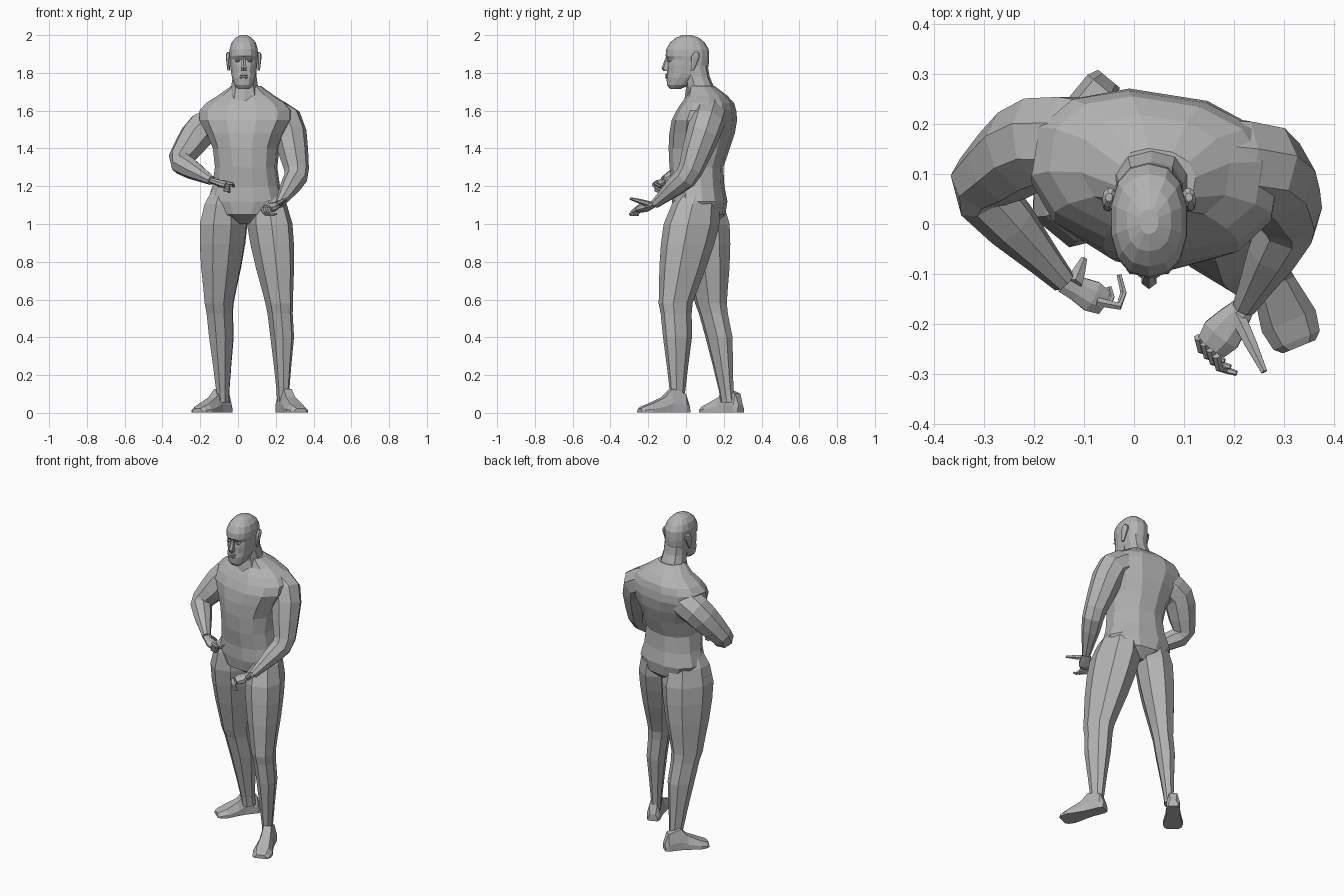
import bpy, bmesh
from math import sin, cos, pi, radians
from mathutils import Vector

cube = bpy.data.objects.get("Cube")
if cube:
    bpy.data.objects.remove(cube)

SHADE = (.45, .45, .45, 1)
UP = Vector((0, 0, 1))
grey = bpy.data.materials.new("plain grey")
grey.use_nodes = True
grey.diffuse_color = SHADE
grey.node_tree.nodes["Principled BSDF"].inputs["Base Color"].default_value = SHADE


def skin(name, loops):
    """Bridge matching loops of points into a closed, flat-shaded body."""
    bm = bmesh.new()
    rows = [[bm.verts.new(point) for point in loop] for loop in loops]
    count = len(rows[0])
    for low, high in zip(rows, rows[1:]):
        for i in range(count):
            j = (i + 1) % count
            bm.faces.new((low[i], low[j], high[j], high[i]))
    bm.faces.new(rows[0])
    bm.faces.new(rows[-1])
    bmesh.ops.recalc_face_normals(bm, faces=bm.faces)
    mesh = bpy.data.meshes.new(name)
    bm.to_mesh(mesh)
    bm.free()
    mesh.materials.append(grey)
    body = bpy.data.objects.new(name, mesh)
    bpy.context.collection.objects.link(body)


def section(centre, across, depth, sides, power=1):
    """Rounded section; a power below one makes it squarer."""
    def blunt(value):
        return abs(value) ** power * (1 if value > 0 else -1)
    angles = [2 * pi * (i + .5) / sides for i in range(sides)]
    return [centre + across * blunt(cos(a)) + depth * blunt(sin(a)) for a in angles]


def stack(name, middle, rings, sides, turn=0):
    """Level rings, each given as height, half width, front and back."""
    across = Vector((cos(radians(turn)), sin(radians(turn)), 0))
    depth = UP.cross(across)
    skin(name, [section(Vector((middle, (front + back) / 2, z)), across * half,
                        depth * (back - front) / 2, sides, .85)
                for z, half, front, back in rings])


def along(joints, station):
    """Point on a chain of joints; whole stations fall on the joints."""
    bone = max(0, min(int(station), len(joints) - 2))
    start, end = Vector(joints[bone]), Vector(joints[bone + 1])
    return start + (end - start) * (station - bone)


def limb(name, joints, girths, sides=8, flat=1):
    """Tube following the joints, with station and radius pairs."""
    centres = [along(joints, station) for station, radius in girths]
    last = len(centres) - 1
    across, loops = None, []
    for i, centre in enumerate(centres):
        heading = (centres[min(i + 1, last)] - centres[max(i - 1, 0)]).normalized()
        if across is None:
            across = heading.cross(UP)
        across = (across - heading * across.dot(heading)).normalized()
        radius = girths[i][1]
        loops.append(section(centre, across * radius,
                             across.cross(heading) * radius * flat, sides))
    skin(name, loops)


# Trunk, turned so that the left side leads
stack("torso", .043, [
    (1, .05, .02, .15), (1.05, .16, -.06, .205), (1.12, .205, -.07, .215),
    (1.2, .18, -.07, .2), (1.3, .165, -.085, .195), (1.4, .175, -.09, .23),
    (1.48, .21, -.085, .255), (1.55, .25, -.07, .265), (1.6, .25, -.045, .26),
    (1.64, .215, -.02, .25), (1.68, .15, .01, .215), (1.73, .08, .02, .15)],
    sides=12, turn=-9)
stack("neck", .035, [
    (1.65, .09, -.01, .18), (1.72, .075, 0, .15), (1.78, .066, -.01, .125),
    (1.84, .065, -.02, .115)], sides=10)

# Head, with jaw, cheeks, eye hollow and brow formed by the rings
FACE = .03
stack("head", FACE, [
    (1.715, .03, -.085, -.03), (1.735, .05, -.1, .02), (1.775, .063, -.104, .07),
    (1.8, .068, -.1, .11), (1.84, .073, -.1, .12), (1.87, .075, -.094, .122),
    (1.89, .077, -.108, .122), (1.925, .076, -.105, .12), (1.96, .066, -.085, .1),
    (1.985, .045, -.055, .07), (2, .018, -.02, .03)], sides=14)

# Face details
stack("nose", FACE, [
    (1.81, .016, -.12, -.08), (1.825, .017, -.13, -.08), (1.885, .008, -.106, -.08)], sides=6)
for label, z in (("upper_lip", 1.79), ("lower_lip", 1.777)):
    stack(label, FACE, [(z + rise, .024 - abs(rise), abs(rise) / 2 - .112, -.08)
                        for rise in (-.006, 0, .006)], sides=8)
for label, way in (("left", 1), ("right", -1)):
    stack(label + "_eye", FACE + way * .032, [
        (1.858, .008, -.095, -.07), (1.866, .014, -.101, -.07),
        (1.874, .008, -.098, -.07)], sides=8)
    stack(label + "_ear", FACE + way * .08, [
        (1.812, .006, .025, .04), (1.84, .009, .025, .055), (1.88, .013, .025, .073),
        (1.9, .013, .035, .073), (1.91, .007, .045, .062)], sides=8, turn=way * 12)


# Arms share one build: chest, shoulder, elbow and wrist joints
def arm(name, *joints):
    limb(name, joints, [(0, .085), (.5, .096), (.9, .094), (1.2, .09), (1.55, .08), (1.9, .066),
                        (2.1, .062), (2.4, .054), (2.8, .034), (3, .025)])


left_wrist, right_wrist = (.22, -.165, 1.105), (-.14, -.115, 1.23)
arm("left_arm", (.14, .13, 1.6), (.265, .11, 1.535), (.315, .015, 1.26), left_wrist)
arm("right_arm", (-.07, .165, 1.56), (-.2, .165, 1.495), (-.315, .075, 1.33), right_wrist)


# Hands: flat palm, row of curled fingers and a thumb
def hand(name, wrist, knuckles, breadth, first, step, curl, reach, thumb):
    limb(name + "_palm", (wrist, knuckles),
         [(0, .024), (.35, breadth * .8), (.7, breadth), (1, breadth * .8)], flat=.6)
    for i, label in enumerate(("index", "middle", "ring", "little")):
        base = Vector(first) + Vector(step) * i
        scale = reach if i == 0 else 1
        joints = [base] + [base + Vector(bend) * scale for bend in curl]
        limb(name + "_" + label + "_finger", joints,
             [(k, .01 - k * .0015) for k in range(4)], sides=6)
    limb(name + "_thumb", thumb, [(0, .018), (.5, .014), (1, .007)], sides=6)


hand("left", left_wrist, (.155, -.245, 1.08), .044,
     first=(.165, -.262, 1.083), step=(-.012, .012, 0), reach=1,
     curl=((.005, -.025, -.02), (.02, -.03, -.035), (.04, -.036, -.03)),
     thumb=((.205, -.18, 1.1), (.26, -.295, 1.135)))
hand("right", right_wrist, (-.06, -.157, 1.205), .034,
     first=(-.075, -.155, 1.222), step=(0, 0, -.013), reach=1.8,
     curl=((.025, -.005, -.005), (.03, .01, -.012), (.025, .03, -.012)),
     thumb=((-.12, -.12, 1.235), (-.1, -.07, 1.2)))


# Legs share one build: hip, knee, calf and ankle joints, turned with the foot
def leg(name, joints, heel, toe):
    start, end = Vector((*heel, .002)), Vector((*toe, .002))
    across = UP.cross(end - start).normalized()
    depth = UP.cross(across)
    girths = [(-.45, .06), (-.25, .095), (0, .112), (.25, .107), (.55, .094), (.85, .076),
              (1, .068), (1.3, .062), (2, .058), (2.5, .043), (2.95, .031), (3.15, .03)]
    skin(name + "_leg", [section(along(joints, station), across * half, depth * half * 1.35, 8, .9)
                         for station, half in girths])

    # Foot sections from heel to toe: position, half width and height
    profile = ((0, .028, .04), (.08, .038, .1), (.36, .038, .125), (.52, .044, .08),
               (.8, .058, .045), (.95, .05, .03), (1, .035, .022))
    outline = ((-1, 0), (1, 0), (1, .4), (.6, 1), (-.6, 1), (-1, .4))
    skin(name + "_foot", [[start.lerp(end, part) + across * half * x + UP * height * z
                           for x, z in outline] for part, half, height in profile])


leg("left", ((.168, .03, 1), (.218, -.055, .58), (.234, -.045, .4), (.238, -.045, .1)),
    heel=(.225, .012), toe=(.33, -.245))
leg("right", ((-.076, .092, 1), (-.1, .132, .58), (-.088, .175, .4), (-.08, .215, .1)),
    heel=(-.05, .29), toe=(-.215, .09))
